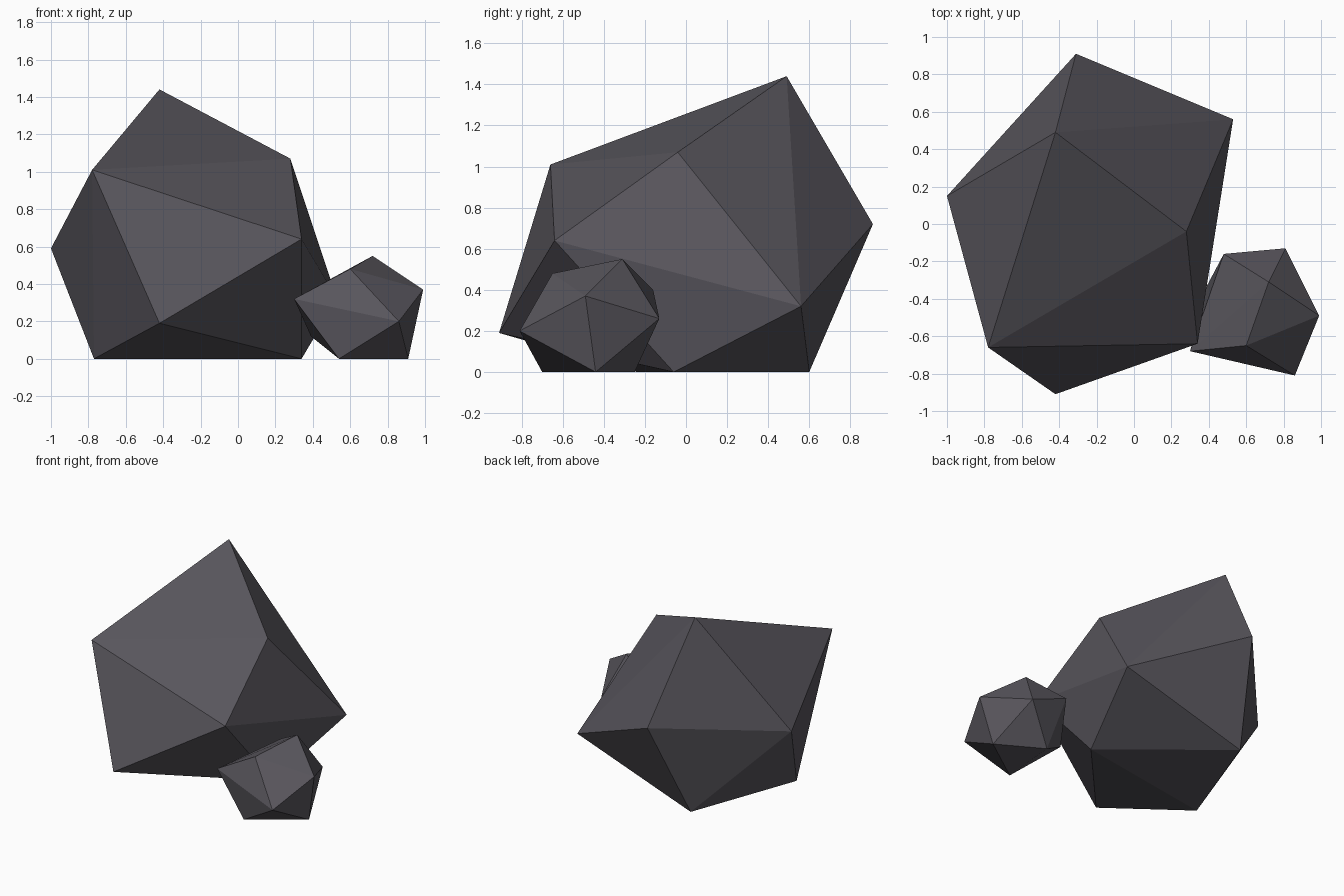
import bpy, bmesh

if "Cube" in bpy.data.objects:
    bpy.data.objects.remove(bpy.data.objects["Cube"])

# Single dark stone colour
stone = bpy.data.materials.new("dark_stone")
stone.diffuse_color = (0.098, 0.092, 0.108, 1)
stone.use_nodes = True
stone.node_tree.nodes["Principled BSDF"].inputs["Base Color"].default_value = stone.diffuse_color


def faceted_rock(name, corners):
    """Flat-faced boulder: the convex hull of a few corner points."""
    bm = bmesh.new()
    for co in corners:
        bm.verts.new(co)
    hull = bmesh.ops.convex_hull(bm, input=bm.verts)
    spare = {g for g in hull["geom_interior"] + hull["geom_unused"]
             if isinstance(g, bmesh.types.BMVert)}
    bmesh.ops.delete(bm, geom=list(spare), context='VERTS')
    bmesh.ops.recalc_face_normals(bm, faces=bm.faces)
    mesh = bpy.data.meshes.new(name)
    bm.to_mesh(mesh)
    bm.free()
    mesh.materials.append(stone)
    obj = bpy.data.objects.new(name, mesh)
    bpy.context.collection.objects.link(obj)
    return obj


# Large boulder: crown, waist, then ground corners
faceted_rock("large_rock", [
    (-0.42, 0.49, 1.44), (0.28, -0.04, 1.07), (-0.78, -0.66, 1.01),
    (0.34, -0.64, 0.64), (-1.00, 0.15, 0.59), (-0.31, 0.91, 0.72),
    (0.53, 0.56, 0.32), (-0.42, -0.91, 0.19),
    (-0.77, -0.24, 0), (0.34, -0.06, 0), (-0.46, 0.60, 0),
])

# Small rock leaning against it: crown, waist, then ground corners
faceted_rock("small_rock", [
    (0.72, -0.31, 0.55), (0.60, -0.65, 0.48), (0.48, -0.16, 0.40),
    (0.99, -0.49, 0.37), (0.30, -0.68, 0.32), (0.81, -0.13, 0.26),
    (0.86, -0.81, 0.20), (0.39, -0.33, 0.12),
    (0.91, -0.44, 0), (0.54, -0.70, 0), (0.58, -0.25, 0),
])
